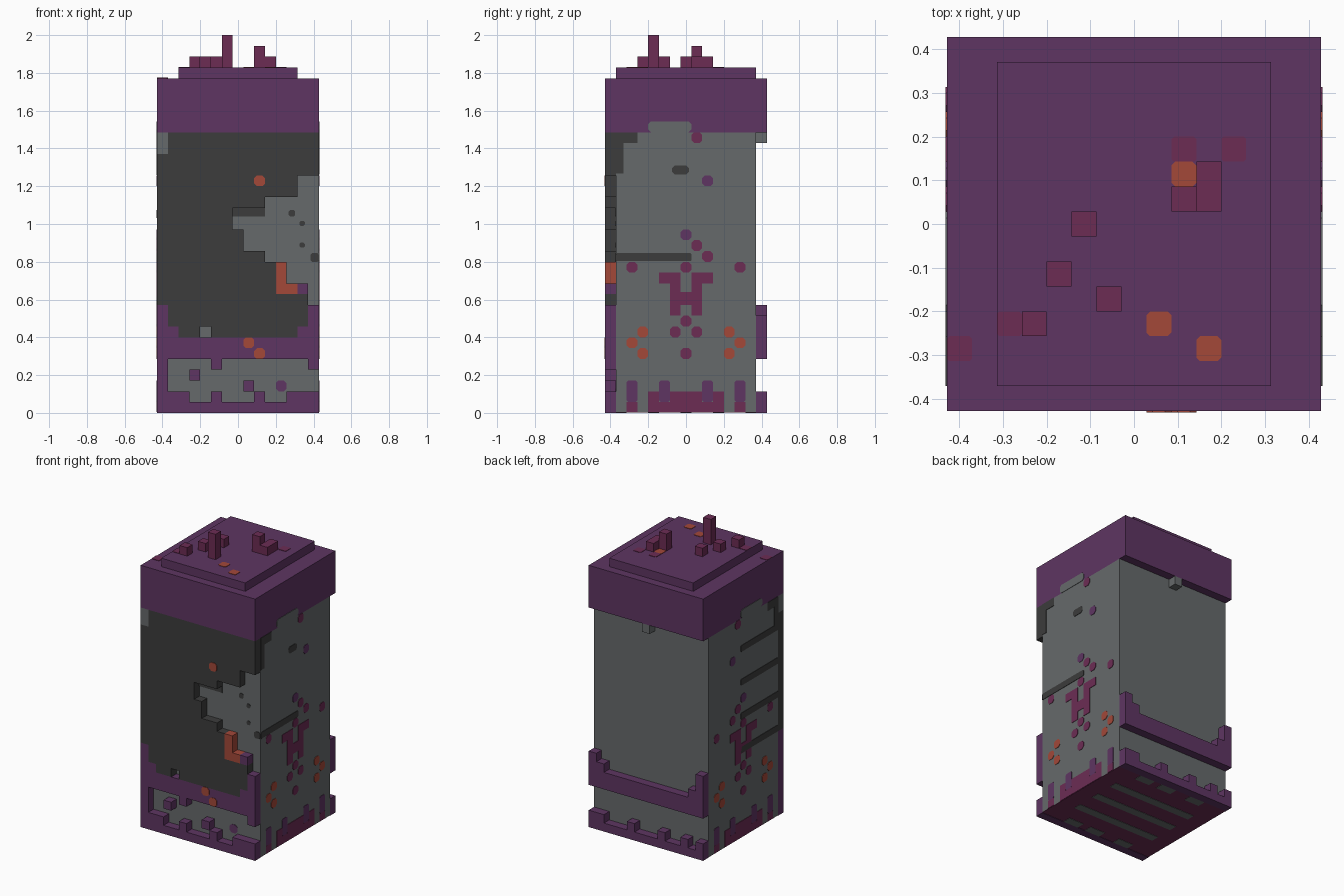
import bpy, bmesh
from mathutils import Vector

if "Cube" in bpy.data.objects:
    bpy.data.objects.remove(bpy.data.objects["Cube"], do_unlink=True)

U = 2 / 35          # one block
H = 7.5             # half width in blocks
T = 0.05            # painted plate thickness in blocks


def material(name, rgb):
    m = bpy.data.materials.new(name)
    lin = [((c / 255 + 0.055) / 1.055) ** 2.4 for c in rgb] + [1]
    m.use_nodes = True
    m.diffuse_color = lin
    m.node_tree.nodes["Principled BSDF"].inputs["Base Color"].default_value = lin
    return m


PURPLE = material("purple", (94, 53, 98))
GRAY = material("stone gray", (102, 106, 107))
DARK = material("charcoal", (60, 60, 60))
MAGENTA = material("dark magenta", (108, 44, 84))
ORANGE = material("rust orange", (163, 72, 57))


def finish(name, bm, mat):
    bmesh.ops.recalc_face_normals(bm, faces=bm.faces)
    me = bpy.data.meshes.new(name)
    bm.to_mesh(me)
    bm.free()
    me.materials.append(mat)
    ob = bpy.data.objects.new(name, me)
    bpy.context.collection.objects.link(ob)
    return ob


def blocks(name, mat, boxes):
    """Boxes given as x0, x1, y0, y1, z0, z1 in block units."""
    bm = bmesh.new()
    for x0, x1, y0, y1, z0, z1 in boxes:
        vs = bmesh.ops.create_cube(bm, size=1)["verts"]
        for v in vs:
            v.co = Vector((x1 if v.co.x > 0 else x0, y1 if v.co.y > 0 else y0,
                           z1 if v.co.z > 0 else z0))
            v.co = (v.co - Vector((H, H, 0))) * U
    return finish(name, bm, mat)


def layer(name, mat, y, rects):
    """Blocks one unit deep, given as x0, x1, z0, z1."""
    return blocks(name, mat, [(a, b, y, y + 1, c, d) for a, b, c, d in rects])


def paint(name, mat, place, rects, cut=0.25):
    """Thin plates with clipped corners; place maps (a, b, height) to blocks."""
    bm = bmesh.new()
    for a0, a1, b0, b1 in rects:
        c = cut
        loop = [(a0 + c, b0), (a1 - c, b0), (a1, b0 + c), (a1, b1 - c),
                (a1 - c, b1), (a0 + c, b1), (a0, b1 - c), (a0, b0 + c)]
        if not c:
            loop = [(a0, b0), (a1, b0), (a1, b1), (a0, b1)]
        rings = [[bm.verts.new((Vector(place(a, b, h)) - Vector((H, H, 0))) * U)
                  for a, b in loop] for h in (0, T)]
        bm.faces.new(rings[0])
        bm.faces.new(rings[1])
        n = len(loop)
        for i in range(n):
            j = (i + 1) % n
            bm.faces.new((rings[0][i], rings[0][j], rings[1][j], rings[1][i]))
    return finish(name, bm, mat)


def cells(*pts):
    return [(a, a + 1, b, b + 1) for a, b in pts]


# Main body, underside and cap
blocks("body", GRAY, [(0, 15, 1, 14, 0.08, 26)])
blocks("underside", MAGENTA, [(0, 15, 1, 14, 0.04, 0.08)])
blocks("underside_stripes", GRAY, [(2, 13, y, y + 1, 0, 0.04) for y in (4, 7, 10)]
       + [(x, x + 2, y, y + 1, 0, 0.04) for x in (3, 7, 10) for y in (1, 13)])
blocks("cap", PURPLE, [(0, 15, 0, 15, 26, 31)])
blocks("cap_plate", PURPLE, [(2, 13, 1, 14, 31, 32)])

# Spikes on the cap: x, y, height
spikes = [(5, 7, 1), (4, 5, 1), (6, 4, 3), (3, 3, 1), (9, 8, 2), (10, 8, 1), (10, 9, 1)]
blocks("cap_spikes", MAGENTA,
       [(x, x + 1, y, y + 1, 32, 32 + h) for x, y, h in spikes])

# Front door panel with a broken-out corner
layer("front_panel", DARK, 0, [
    (0, 15, 22, 24), (1, 15, 24, 26), (0, 13, 20, 22), (0, 10, 19, 20),
    (0, 7, 17, 19), (0, 8, 15, 17), (0, 10, 14, 15), (0, 11, 11, 14),
    (0, 14, 10, 11), (1, 14, 8, 10), (2, 4, 7, 8), (5, 13, 7, 8)])
layer("front_panel_chip", GRAY, 0, [(0, 1, 24, 26)])
layer("front_panel_rust", ORANGE, 0, [(11, 12, 11, 14), (12, 13, 11, 12)])

# Front purple frame and battlement base
layer("front_frame", PURPLE, 0, [
    (0, 1, 7, 10), (1, 2, 7, 8), (14, 15, 7, 10), (13, 14, 7, 8),
    (0, 15, 5, 7), (13, 14, 11, 12), (0, 1, 1, 5), (5, 6, 4, 5), (14, 15, 4, 5),
    (3, 4, 3, 4), (8, 9, 2, 3)])
base = [(0, 15, 0, 1), (5, 6, 1, 2), (9, 10, 1, 2), (12, 15, 1, 2)]
layer("front_base", PURPLE, 0, base + [(1, 3, 1, 2)])

# Back bands and nub
layer("back_base", PURPLE, 14, base[:3] + [(2, 3, 1, 2), (13, 15, 1, 2), (0, 1, 1, 2)])
layer("back_band", PURPLE, 14, [(0, 15, 5, 7), (0, 1, 7, 10), (1, 2, 7, 8),
                                (13, 14, 7, 8), (14, 15, 7, 9)])
layer("back_nub", GRAY, 14, [(7, 8, 25, 26)])


# Front painted spots
def front(a, b, h):
    return (a, -h, b)


def recess(a, b, h):
    return (a, 1 - h, b)


paint("front_spots", ORANGE, front, cells((9, 21), (8, 6), (9, 5)))
paint("recess_purple_spot", PURPLE, recess, cells((11, 2)))
paint("recess_crack", DARK, recess, [(7, 10, 18.2, 19)], 0)
paint("recess_pits", DARK, recess, [(12.2, 12.8, 18.2, 18.8), (13.2, 13.7, 17.3, 17.8),
                                    (13.2, 13.7, 15.3, 15.8), (14.2, 15, 14, 14.8)], 0.15)


# Top painted spots
def plate_top(a, b, h):
    return (a, b, 32 + h)


def cap_top(a, b, h):
    return (a, b, 31 + h)


paint("cap_rust_spots", ORANGE, plate_top, cells((9, 9), (8, 3), (10, 2)), 0.15)
paint("cap_magenta_spots", MAGENTA, plate_top, cells((2, 3), (9, 10), (11, 10)), 0.1)
paint("cap_edge_spot", MAGENTA, cap_top, cells((0, 2)), 0.1)

# Side decoration, the same on both sides apart from the dark bars
for side, x, s in (("left", 15, 1), ("right", 0, -1)):
    def wall(a, b, h, x=x, s=s):
        return (x + s * h, a, b)
    bars = (14,) if s > 0 else (10, 14, 18, 22)
    paint(side + "_bars", DARK, wall, [(1, 8, z + 0.05, z + 0.8) for z in bars], 0.1)
    paint(side + "_top_shadow", DARK, wall, [(1, 3, 25, 26), (1, 1.7, 22.2, 25)], 0)
    if s > 0:
        paint("left_dents", DARK, wall, [(6.2, 7.8, 22.1, 22.9)])
    paint(side + "_top_patch", GRAY, wall, [(4, 8, 26, 27)])
    paint(side + "_emblem", MAGENTA, wall, [
        (5, 7, 12, 13), (8, 10, 12, 13), (6, 7, 9, 12), (8, 9, 9, 12), (7, 8, 10, 11.2)], 0)
    paint(side + "_magenta_spots", MAGENTA, wall, cells(
        (8, 25), (8, 15), (9, 14), (2, 13), (7, 13), (12, 13), (7, 8), (6, 7), (8, 7), (7, 5)))
    paint(side + "_purple_spots", PURPLE, wall, cells((9, 21), (7, 16)))
    paint(side + "_rust_spots", ORANGE, wall, cells(
        (3, 7), (2, 6), (3, 5), (11, 7), (12, 6), (11, 5)))
    paint(side + "_skirt", MAGENTA, wall, [
        (4, 5, 0.08, 2), (5, 6, 0.08, 1), (6, 9, 0.08, 2), (9, 10, 0.08, 1),
        (10, 11, 0.08, 2), (2, 3, 0.08, 1), (12, 13, 0.08, 1)], 0)
    paint(side + "_skirt_posts", PURPLE, wall, [(y, y + 1, 1, 3) for y in (2, 5, 9, 12)], 0.15)
